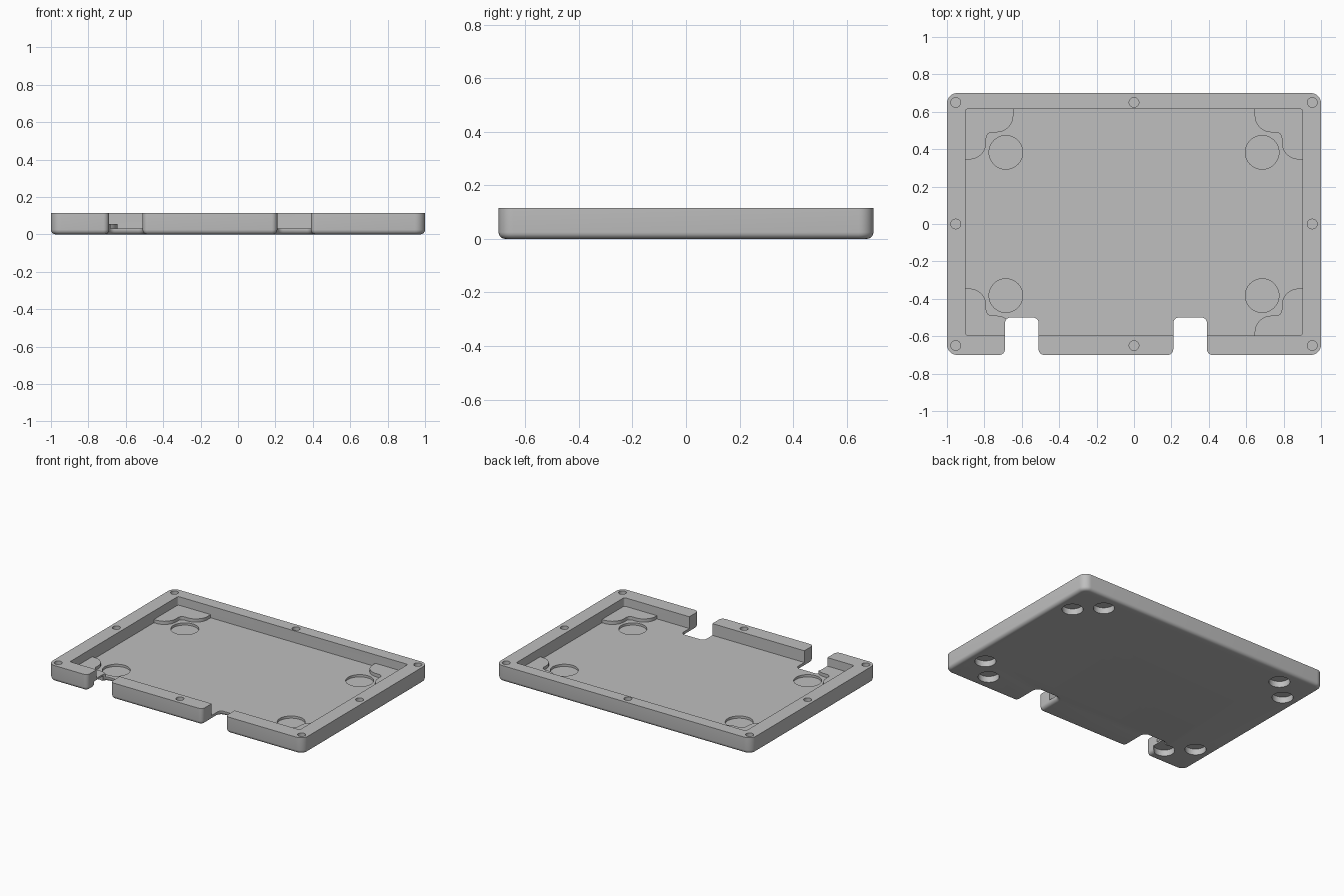
import bpy, bmesh
from math import sin, cos, pi, radians

if "Cube" in bpy.data.objects:
    bpy.data.objects.remove(bpy.data.objects["Cube"])

grey = bpy.data.materials.new("mid grey")
grey.use_nodes = True
COLOUR = (0.52, 0.52, 0.52, 1)
grey.diffuse_color = COLOUR
grey.node_tree.nodes["Principled BSDF"].inputs["Base Color"].default_value = COLOUR

HEIGHT, FLOOR, PEDESTAL = 0.115, 0.032, 0.055
FILLET = 0.025


def arc(cx, cy, r, start, end, steps=8):
    angles = [radians(start + (end - start) * i / steps) for i in range(steps + 1)]
    return [(cx + r * cos(a), cy + r * sin(a)) for a in angles]


def prism(name, outline, z0, z1, fillet=0):
    """Extrude an outline; optionally round its bottom edge."""
    bm = bmesh.new()
    base = bm.faces.new([bm.verts.new((x, y, z0)) for x, y in outline])
    top = bmesh.ops.extrude_face_region(bm, geom=[base])["geom"]
    for v in top:
        if isinstance(v, bmesh.types.BMVert):
            v.co.z = z1
    bmesh.ops.recalc_face_normals(bm, faces=bm.faces)
    if fillet:
        edges = [e for e in bm.edges if all(v.co.z < z0 + 1e-5 for v in e.verts)]
        bmesh.ops.bevel(bm, geom=edges, offset=fillet, segments=5,
                        profile=0.5, affect="EDGES", clamp_overlap=False)
    mesh = bpy.data.meshes.new(name)
    bm.to_mesh(mesh)
    bm.free()
    mesh.materials.append(grey)
    obj = bpy.data.objects.new(name, mesh)
    bpy.context.collection.objects.link(obj)
    return obj


def cut(target, cutter):
    """Subtract a cutter, then discard it."""
    mod = target.modifiers.new("cut", "BOOLEAN")
    mod.operation, mod.solver, mod.object = "DIFFERENCE", "EXACT", cutter
    bpy.context.view_layer.update()
    dg = bpy.context.evaluated_depsgraph_get()
    mesh = bpy.data.meshes.new_from_object(target.evaluated_get(dg))
    target.modifiers.clear()
    target.data = mesh
    bpy.data.objects.remove(cutter)


def rounded_rect(x0, x1, y0, y1, r):
    return (arc(x0 + r, y0 + r, r, 180, 270) + arc(x1 - r, y0 + r, r, 270, 360)
            + arc(x1 - r, y1 - r, r, 0, 90) + arc(x0 + r, y1 - r, r, 90, 180))


def notch(x0, x1, r=0.03, front=-0.7, back=-0.5):
    """Rounded slot in the front edge, traced from left to right."""
    return (arc(x0 - r, front + r, r, 270, 360) + arc(x0 + r, back - r, r, 180, 90)
            + arc(x1 - r, back - r, r, 90, 0) + arc(x1 + r, front + r, r, 180, 270))


# Tray body with two slots in the front edge
R = 0.055
outline = (arc(-1 + R, -0.7 + R, R, 180, 270) + notch(-0.69, -0.51) + notch(0.21, 0.39)
           + arc(1 - R, -0.7 + R, R, 270, 360) + arc(1 - R, 0.7 - R, R, 0, 90)
           + arc(-1 + R, 0.7 - R, R, 90, 180))
tray = prism("tray", outline, 0, HEIGHT, FILLET)

# Central pocket, leaving a low two-lobed pedestal in each corner
pocket = prism("pocket_cutter", rounded_rect(-0.9, 0.9, -0.595, 0.615, 0.012), FLOOR, 0.3)
lobes = ([(0.95, 0.345)] + arc(0.88, 0.435, 0.09, 270, 180) + arc(0.76, 0.46, 0.03, 0, 90)
         + arc(0.735, 0.58, 0.09, 270, 180) + [(0.645, 0.7), (0.95, 0.7)])
for sx in (-1, 1):
    for sy in (-1, 1):
        shape = [(sx * x, sy * y) for x, y in lobes]
        cut(pocket, prism("pedestal_shape", shape, -0.1, PEDESTAL))
cut(tray, pocket)


def drill(x, y, r, z0, z1):
    cut(tray, prism("drill", arc(x, y, r, 0, 352.5, 47), z0, z1))


for sx in (-1, 1):
    for sy in (-1, 1):
        # Round recess in the floor
        drill(sx * 0.685, sy * 0.383, 0.09, 0.016, 0.2)
        # Pair of blind holes beneath each pedestal
        drill(sx * 0.88, sy * 0.435, 0.068, -0.1, 0.043)
        drill(sx * 0.735, sy * 0.575, 0.068, -0.1, 0.043)
        # Corner screw hole in the rim
        drill(sx * 0.953, sy * 0.65, 0.026, 0.06, 0.2)
    # Mid-side screw holes in the rim
    drill(sx * 0.953, 0, 0.026, 0.06, 0.2)
    drill(0, sx * 0.65, 0.026, 0.06, 0.2)

bpy.ops.object.select_all(action="DESELECT")
tray.select_set(True)
bpy.context.view_layer.objects.active = tray
bpy.ops.object.shade_smooth_by_angle(angle=radians(30))
